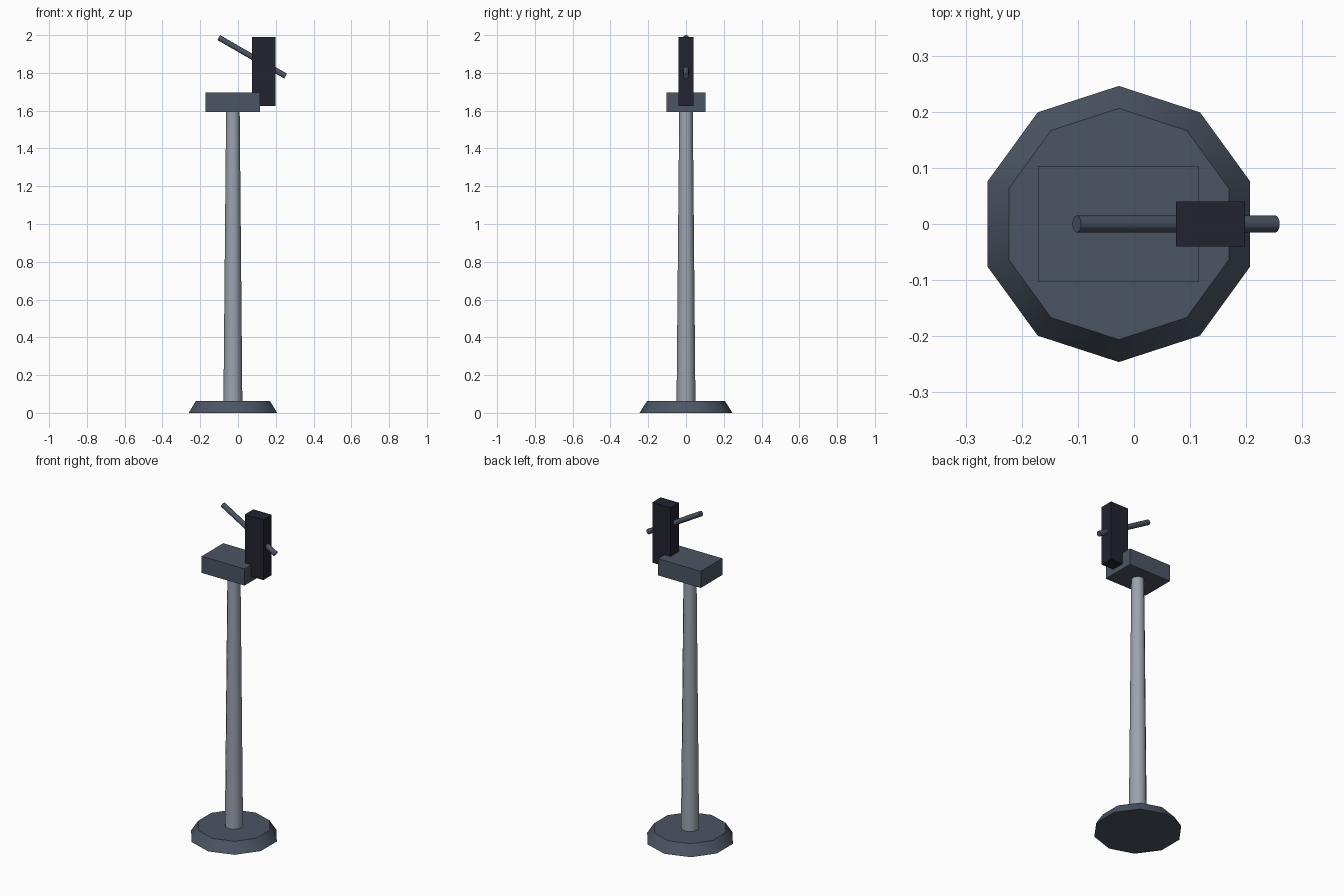
import bpy
import math
from mathutils import Vector

if "Cube" in bpy.data.objects:
    bpy.data.objects.remove(bpy.data.objects["Cube"], do_unlink=True)


def material(name, rgb):
    # 8-bit display colour to linear
    linear = [(c / 255 / 12.92) if c < 11 else ((c / 255 + 0.055) / 1.055) ** 2.4 for c in rgb]
    mat = bpy.data.materials.new(name)
    mat.use_nodes = True
    mat.diffuse_color = (*linear, 1)
    mat.node_tree.nodes["Principled BSDF"].inputs["Base Color"].default_value = (*linear, 1)
    return mat


slate = material("slate grey", (75, 85, 99))
steel = material("light steel", (156, 163, 175))
dark = material("dark navy", (35, 35, 48))


def finish(name, mat):
    obj = bpy.context.object
    obj.name = name
    obj.data.materials.append(mat)
    return obj


def box(name, low, high, mat):
    low, high = Vector(low), Vector(high)
    bpy.ops.mesh.primitive_cube_add(size=1, location=(low + high) / 2)
    bpy.context.object.scale = high - low
    bpy.ops.object.transform_apply(location=False, rotation=False, scale=True)
    return finish(name, mat)


def tapered(name, start, end, r1, r2, sides, mat):
    # Round part running from start to end
    start, end = Vector(start), Vector(end)
    axis = end - start
    tilt = math.atan2(axis.x, axis.z)
    bpy.ops.mesh.primitive_cone_add(vertices=sides, radius1=r1, radius2=r2, depth=axis.length,
                                    location=(start + end) / 2, rotation=(0, tilt, 0))
    bpy.ops.object.shade_smooth_by_angle(angle=math.radians(40))
    return finish(name, mat)


CX = -0.027  # pole axis

# Foot and pole
tapered("base", (CX, 0, 0), (CX, 0, 0.063), 0.246, 0.206, 10, slate)
tapered("pole", (CX, 0, 0.06), (CX, 0, 1.6), 0.05, 0.036, 12, steel)

# Head block, upright panel and slanted rod
box("head_block", (-0.171, -0.103, 1.594), (0.116, 0.103, 1.695), slate)
box("upright_panel", (0.075, -0.04, 1.625), (0.198, 0.04, 1.99), dark)
tapered("slanted_rod", (-0.102, 0, 1.987), (0.252, 0, 1.783), 0.0155, 0.0155, 10, slate)
